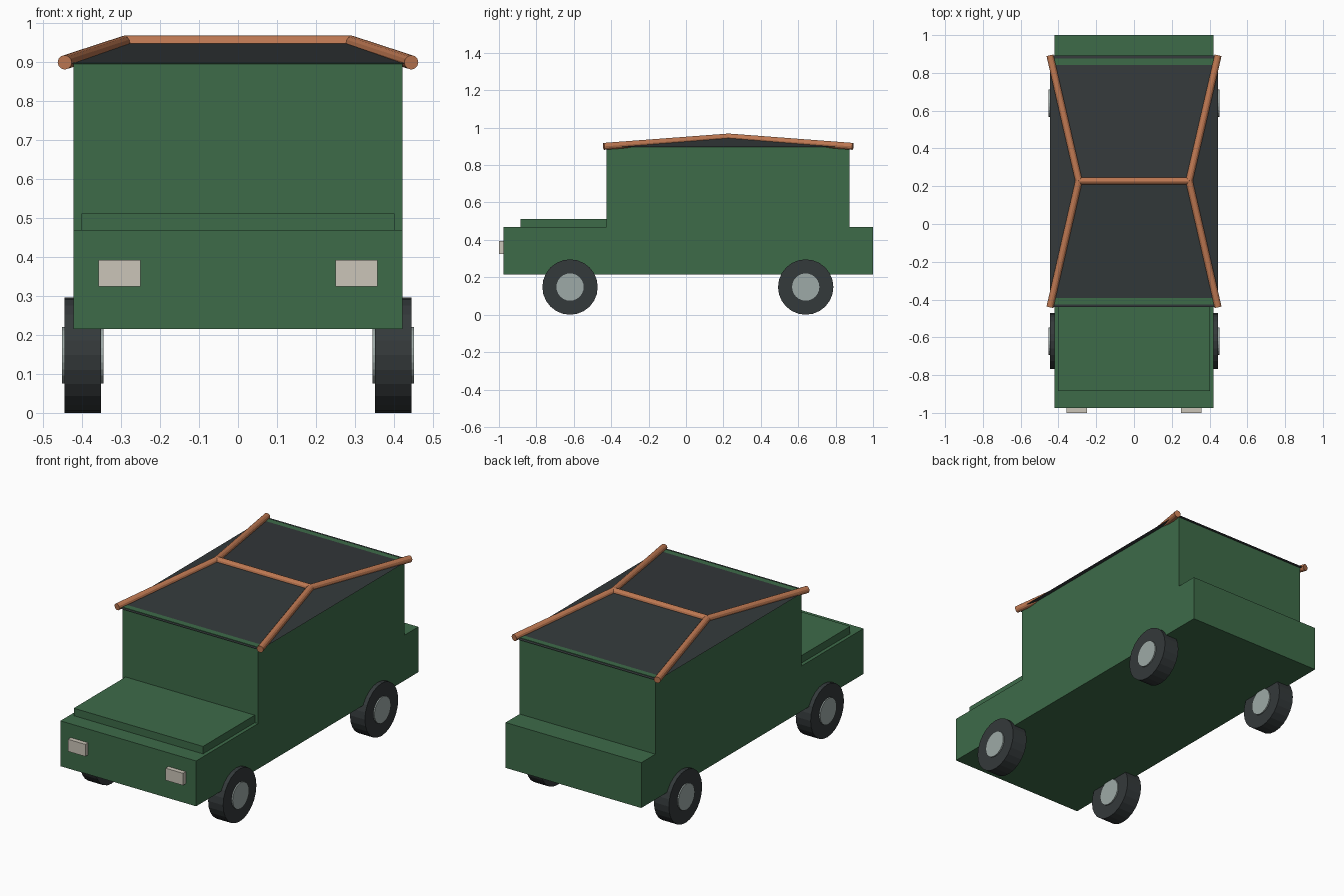
import bpy, bmesh
from math import radians
from mathutils import Vector

old = bpy.data.objects.get("Cube")
if old:
    bpy.data.objects.remove(old, do_unlink=True)


def material(name, rgb):
    m = bpy.data.materials.new(name)
    m.use_nodes = True
    m.diffuse_color = (*rgb, 1)
    m.node_tree.nodes["Principled BSDF"].inputs["Base Color"].default_value = (*rgb, 1)
    return m


GREEN = material("body green", (0.047, 0.147, 0.066))
CANVAS = material("canvas charcoal", (0.034, 0.041, 0.043))
RUBBER = material("tyre rubber", (0.034, 0.041, 0.043))
HUB = material("hub grey", (0.34, 0.40, 0.385))
COPPER = material("copper pipe", (0.52, 0.19, 0.085))
LAMP = material("lamp cream", (0.60, 0.56, 0.48))


def mesh_object(name, bm, mat):
    bmesh.ops.recalc_face_normals(bm, faces=bm.faces)
    me = bpy.data.meshes.new(name)
    bm.to_mesh(me)
    bm.free()
    me.materials.append(mat)
    ob = bpy.data.objects.new(name, me)
    bpy.context.collection.objects.link(ob)
    return ob


def box(name, lo, hi, mat):
    lo, hi = Vector(lo), Vector(hi)
    bm = bmesh.new()
    bmesh.ops.create_cube(bm, size=1)
    for v in bm.verts:
        v.co = (lo + hi) / 2 + v.co * (hi - lo)
    return mesh_object(name, bm, mat)


def rod(name, a, b, radius, mat, sides):
    """Closed cylinder running from a to b."""
    a, b = Vector(a), Vector(b)
    bm = bmesh.new()
    bmesh.ops.create_cone(bm, cap_ends=True, segments=sides, radius1=radius,
                          radius2=radius, depth=(b - a).length)
    turn = (b - a).to_track_quat("Z", "Y")
    for v in bm.verts:
        v.co = turn @ v.co + (a + b) / 2
    return mesh_object(name, bm, mat)


# Body and cabin: one side profile pushed across the width
HALF = 0.422
profile = [(-0.975, 0.215), (1.0, 0.215), (1.0, 0.47), (0.875, 0.47),
           (0.875, 0.9), (-0.425, 0.9), (-0.425, 0.47), (-0.975, 0.47)]
bm = bmesh.new()
side = bm.faces.new([bm.verts.new((-HALF, y, z)) for y, z in profile])
pushed = bmesh.ops.extrude_face_region(bm, geom=[side])["geom"]
for v in pushed:
    if isinstance(v, bmesh.types.BMVert):
        v.co.x = HALF
mesh_object("body", bm, GREEN)

# Bonnet panel
box("bonnet", (-0.402, -0.885, 0.46), (0.402, -0.42, 0.512), GREEN)

# Canvas roof: hipped sheet with a cross ridge
FRONT, BACK, RIDGE = -0.44, 0.892, 0.228
EAVE_X, RIDGE_X = 0.445, 0.292
bm = bmesh.new()
fl, fr, br, bl = [bm.verts.new((x, y, 0.896)) for x, y in
                  ((EAVE_X, FRONT), (-EAVE_X, FRONT), (-EAVE_X, BACK), (EAVE_X, BACK))]
rl, rr = [bm.verts.new((x, RIDGE, 0.95)) for x in (RIDGE_X, -RIDGE_X)]
for loop in ((fl, fr, rr, rl), (bl, br, rr, rl), (fl, rl, bl), (fr, rr, br), (fl, fr, br, bl)):
    bm.faces.new(loop)
mesh_object("canvas_roof", bm, CANVAS)

# Roof pipes
rod("ridge_pipe", (-RIDGE_X, RIDGE, 0.95), (RIDGE_X, RIDGE, 0.95), 0.0185, COPPER, 12)
for s, label in ((1, "left"), (-1, "right")):
    for y, end in ((FRONT, "front"), (BACK, "back")):
        rod(f"{end}_{label}_roof_pipe", (s * EAVE_X, y, 0.9),
            (s * RIDGE_X, RIDGE, 0.95), 0.0185, COPPER, 12)

    # Headlight
    xs = sorted((s * 0.25, s * 0.358))
    box(f"{label}_headlight", (xs[0], -1.0, 0.325), (xs[1], -0.97, 0.393), LAMP)

    # Wheels with hubs showing on both sides
    for y, end in ((-0.62, "front"), (0.64, "back")):
        rod(f"{end}_{label}_tyre", (s * 0.352, y, 0.148), (s * 0.445, y, 0.148),
            0.148, RUBBER, 24)
        rod(f"{end}_{label}_hub", (s * 0.345, y, 0.148), (s * 0.452, y, 0.148),
            0.073, HUB, 24)
